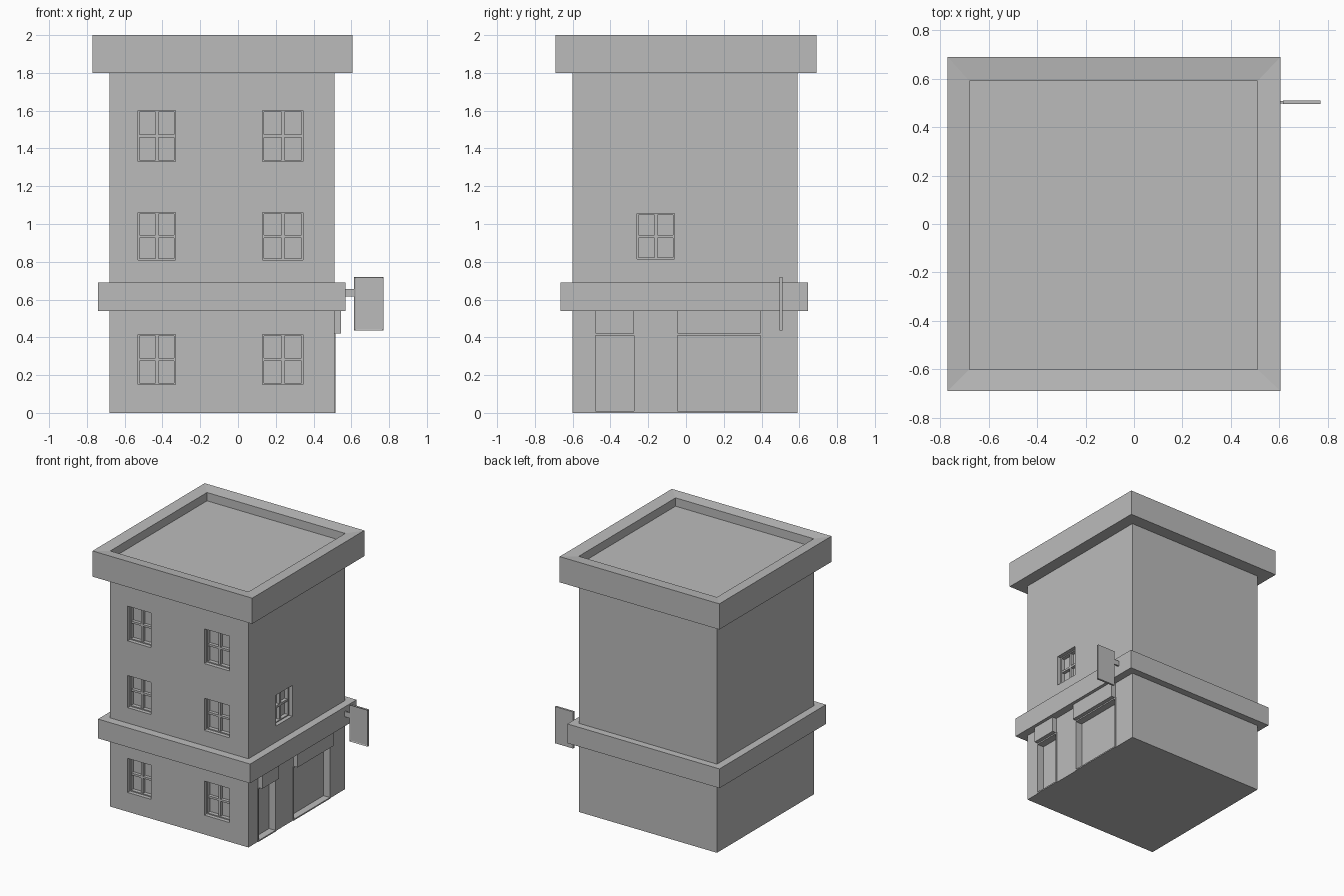
import bpy, bmesh
from mathutils import Vector

default = bpy.data.objects.get("Cube")
if default:
    bpy.data.objects.remove(default, do_unlink=True)

stone = bpy.data.materials.new("plain grey")
stone.use_nodes = True
GREY = (0.5, 0.5, 0.5, 1)
stone.diffuse_color = GREY
stone.node_tree.nodes["Principled BSDF"].inputs["Base Color"].default_value = GREY


def add_box(bm, lo, hi):
    """Append an axis-aligned box given its two corners."""
    lo, hi = Vector(lo), Vector(hi)
    for v in bmesh.ops.create_cube(bm, size=1)["verts"]:
        v.co = (lo + hi) / 2 + v.co * (hi - lo)


def finish(name, bm):
    bmesh.ops.recalc_face_normals(bm, faces=bm.faces)
    mesh = bpy.data.meshes.new(name)
    bm.to_mesh(mesh)
    bm.free()
    mesh.materials.append(stone)
    obj = bpy.data.objects.new(name, mesh)
    bpy.context.collection.objects.link(obj)
    return obj


def boxes(name, corners):
    bm = bmesh.new()
    for lo, hi in corners:
        add_box(bm, lo, hi)
    return finish(name, bm)


X0, X1, Y0, Y1 = -0.68, 0.51, -0.60, 0.59
WALL_TOP = 1.8


def on_front(u0, u1, z0, z1, d0, d1):
    """Box on the front wall, d measured inward from the wall face."""
    return (u0, Y0 + d0, z0), (u1, Y0 + d1, z1)


def on_side(u0, u1, z0, z1, d0, d1):
    """Box on the +x wall, d measured inward from the wall face."""
    return (X1 - d1, u0, z0), (X1 - d0, u1, z1)


# Openings: wall, horizontal range, height range
rows = [(0.15, 0.415), (0.81, 1.06), (1.33, 1.60)]
columns = [(-0.53, -0.33), (0.13, 0.345)]
windows = [(on_front, *col, *row) for row in rows for col in columns]
windows.append((on_side, -0.26, -0.06, 0.815, 1.055))
entries = {"door": (-0.48, -0.275), "shop_window": (-0.045, 0.395)}
DEPTH = 0.06

# Walls with recessed openings
walls = boxes("walls", [((X0, Y0, 0), (X1, Y1, WALL_TOP))])
cuts = [wall(*span, -0.05, DEPTH) for wall, *span in windows]
cuts += [on_side(*span, 0.01, 0.41, -0.05, 0.05) for span in entries.values()]
cutter = boxes("opening_cutter", cuts)
cutter.hide_render = True
mod = walls.modifiers.new("openings", "BOOLEAN")
mod.operation, mod.solver, mod.object = "DIFFERENCE", "EXACT", cutter
bpy.context.view_layer.update()
cut_mesh = bpy.data.meshes.new_from_object(
    walls.evaluated_get(bpy.context.evaluated_depsgraph_get()))
walls.modifiers.clear()
walls.data = cut_mesh
bpy.data.objects.remove(cutter, do_unlink=True)


# Window frames with crossed glazing bars
def frame_bars(wall, u0, u1, z0, z1, w, d0, d1):
    return [wall(u0, u0 + w, z0, z1, d0, d1), wall(u1 - w, u1, z0, z1, d0, d1),
            wall(u0 + w, u1 - w, z0, z0 + w, d0, d1),
            wall(u0 + w, u1 - w, z1 - w, z1, d0, d1)]


for i, (wall, u0, u1, z0, z1) in enumerate(windows, 1):
    um, zm, h = (u0 + u1) / 2, (z0 + z1) / 2, 0.008
    bars = frame_bars(wall, u0, u1, z0, z1, 0.008, 0.03, DEPTH)
    bars += [wall(um - h, um + h, z0, z1, 0.035, DEPTH),
             wall(u0, u1, zm - h, zm + h, 0.035, DEPTH)]
    boxes(f"window_frame_{i}", bars)

# Door and shop window: slim surround and a fascia box above
for name, (u0, u1) in entries.items():
    boxes(name + "_surround",
          frame_bars(on_side, u0 - 0.01, u1 + 0.01, 0, 0.42, 0.01, -0.005, 0.02))
    boxes(name + "_fascia", [on_side(u0, u1, 0.42, 0.55, -0.035, 0.01)])

# Band between the ground floor and the upper floors
boxes("floor_band", [((-0.74, -0.665, 0.54), (0.57, 0.645, 0.69))])


# Cornice with a sloping rim and a sunken roof
def ring(bm, x0, x1, y0, y1, z):
    return [bm.verts.new((x, y, z)) for x, y in ((x0, y0), (x1, y0), (x1, y1), (x0, y1))]


bm = bmesh.new()
outer, inner = (-0.77, 0.605, -0.69, 0.69), (X0, X1, Y0, Y1)
rings = [ring(bm, *outer, WALL_TOP), ring(bm, *outer, 2.0),
         ring(bm, *inner, 1.99), ring(bm, *inner, 1.925)]
for a, b in zip(rings, rings[1:]):
    for i in range(4):
        j = (i + 1) % 4
        bm.faces.new((a[i], a[j], b[j], b[i]))
bm.faces.new(rings[0])
bm.faces.new(rings[-1])
finish("cornice_and_roof", bm)

# Hanging sign with an inset front panel, and its arm
bm = bmesh.new()
add_box(bm, (0.615, 0.495, 0.435), (0.77, 0.511, 0.72))
bm.normal_update()
front = [f for f in bm.faces if f.normal.y < -0.9]
bmesh.ops.inset_region(bm, faces=front, thickness=0.01, depth=-0.004)
finish("sign_panel", bm)
boxes("sign_arm", [((0.56, 0.497, 0.615), (0.62, 0.509, 0.655))])
